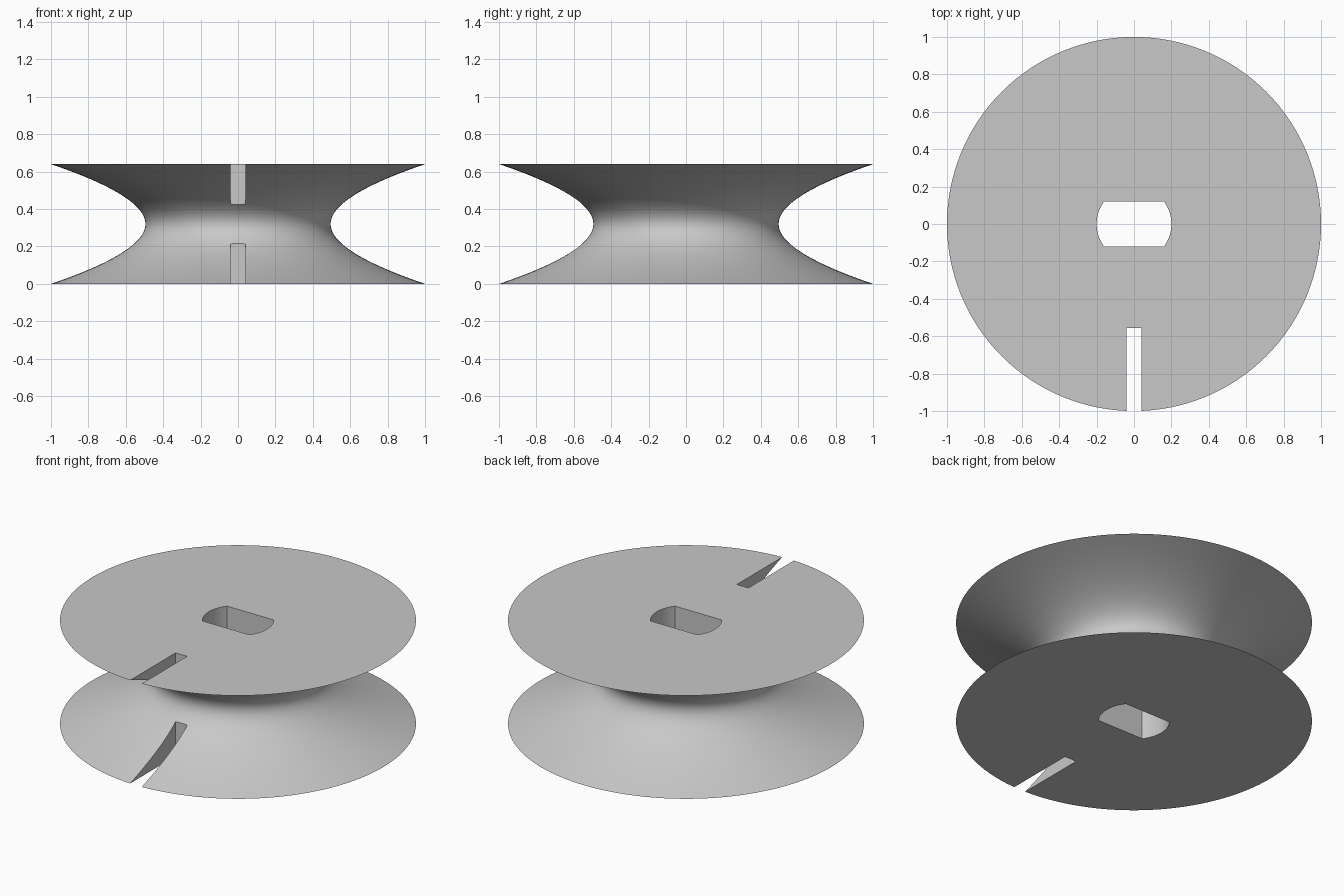
import bpy, bmesh, math

cube = bpy.data.objects.get("Cube")
if cube:
    bpy.data.objects.remove(cube, do_unlink=True)

HEIGHT, RIM, WAIST = 0.64, 1.0, 0.495
SEGMENTS, RINGS = 128, 40

grey = bpy.data.materials.new("plain grey")
grey.use_nodes = True
grey.diffuse_color = (0.58, 0.58, 0.58, 1)
grey.node_tree.nodes["Principled BSDF"].inputs["Base Color"].default_value = grey.diffuse_color


def loft(name, loops):
    """Closed solid through equal-length loops of points, capped at both ends."""
    bm = bmesh.new()
    rows = [[bm.verts.new(p) for p in loop] for loop in loops]
    n = len(rows[0])
    for low, high in zip(rows, rows[1:]):
        for i in range(n):
            j = (i + 1) % n
            bm.faces.new((low[i], low[j], high[j], high[i]))
    bm.faces.new(rows[0][::-1])
    bm.faces.new(rows[-1])
    bmesh.ops.recalc_face_normals(bm, faces=bm.faces)
    mesh = bpy.data.meshes.new(name)
    bm.to_mesh(mesh)
    bm.free()
    mesh.materials.append(grey)
    obj = bpy.data.objects.new(name, mesh)
    bpy.context.collection.objects.link(obj)
    return obj


def waist_radius(t):
    """Radius of the hollow groove, t running from -1 (bottom) to 1 (top)."""
    parabola = WAIST + (RIM - WAIST) * t * t
    hyperbola = math.sqrt(WAIST ** 2 + (RIM ** 2 - WAIST ** 2) * t * t)
    return 0.75 * parabola + 0.25 * hyperbola


def ring(r, z):
    angles = [math.tau * i / SEGMENTS for i in range(SEGMENTS)]
    return [(r * math.cos(a), r * math.sin(a), z) for a in angles]


def prism(name, outline):
    return loft(name, [[(x, y, z) for x, y in outline] for z in (-0.1, HEIGHT + 0.1)])


# Grooved body
steps = [2 * i / RINGS - 1 for i in range(RINGS + 1)]
spool = loft("spool_body", [ring(waist_radius(t), (t + 1) * HEIGHT / 2) for t in steps])

# Shaft hole: round with two flats
corner = math.asin(0.12 / 0.2)
arc = [corner * (i / 10 - 1) for i in range(21)]
right = [(0.2 * math.cos(a), 0.2 * math.sin(a)) for a in arc]
hole = prism("shaft_hole_cutter", right + [(-x, -y) for x, y in right])

# Slot through both rims at the front
slot = prism("rim_slot_cutter", [(-0.04, -1.1), (0.04, -1.1), (0.04, -0.555), (-0.04, -0.555)])

bpy.ops.object.select_all(action="DESELECT")
bpy.context.view_layer.objects.active = spool
spool.select_set(True)
for cutter in (hole, slot):
    cutter.hide_render = True
    cut = spool.modifiers.new(cutter.name, "BOOLEAN")
    cut.operation, cut.solver, cut.object = "DIFFERENCE", "EXACT", cutter
    bpy.ops.object.modifier_apply(modifier=cut.name)
    bpy.data.objects.remove(cutter, do_unlink=True)

bpy.ops.object.shade_smooth_by_angle(angle=math.radians(30))
